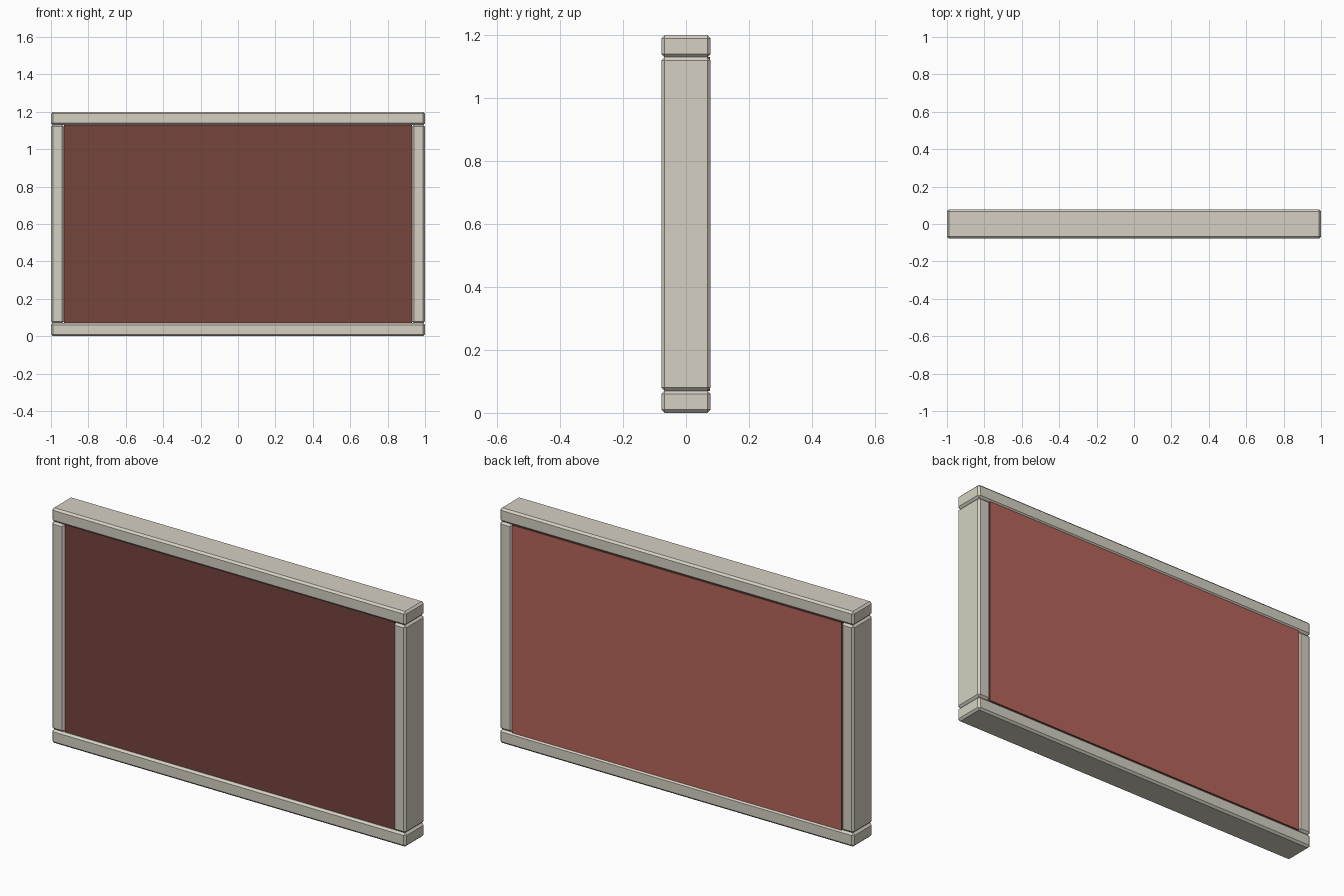
import bpy

cube = bpy.data.objects.get("Cube")
if cube:
    bpy.data.objects.remove(cube, do_unlink=True)

WIDTH, HEIGHT, DEPTH = 2.0, 1.2, 0.156
BAR = 0.07       # thickness of every frame member
CHAMFER = 0.01


def material(name, rgb):
    mat = bpy.data.materials.new(name)
    mat.use_nodes = True
    mat.diffuse_color = (*rgb, 1)
    mat.node_tree.nodes["Principled BSDF"].inputs["Base Color"].default_value = (*rgb, 1)
    return mat


def box(name, center, size, mats):
    bpy.ops.mesh.primitive_cube_add(size=1, location=center)
    obj = bpy.context.object
    obj.name = name
    obj.scale = size
    bpy.ops.object.transform_apply(location=False, rotation=False, scale=True)
    for mat in mats:
        obj.data.materials.append(mat)
    return obj


def frame_bar(name, center, size):
    obj = box(name, center, size, [stone])
    bevel = obj.modifiers.new("chamfer", 'BEVEL')
    bevel.width = CHAMFER
    bevel.segments = 1


stone = material("warm_grey", (0.66, 0.63, 0.54))
dark_red = material("dark_red", (0.178, 0.058, 0.047))
light_red = material("light_red", (0.46, 0.133, 0.105))

# Horizontal rails run the full width
for name, z in (("bottom_rail", BAR / 2), ("top_rail", HEIGHT - BAR / 2)):
    frame_bar(name, (0, 0, z), (WIDTH, DEPTH, BAR))

# Upright posts stand between the rails
for name, side in (("left_post", 1), ("right_post", -1)):
    frame_bar(name, (side * (WIDTH - BAR) / 2, 0, HEIGHT / 2),
              (BAR, DEPTH, HEIGHT - 2 * BAR))

# Infill panel, slightly recessed in front and almost flush behind
front_y, back_y = -0.066, 0.076
panel = box("infill_panel", (0, (front_y + back_y) / 2, HEIGHT / 2),
            (WIDTH - 2 * BAR, back_y - front_y, HEIGHT - 2 * BAR),
            [dark_red, light_red])
for face in panel.data.polygons:
    face.material_index = 1 if face.normal.y > 0.5 else 0
